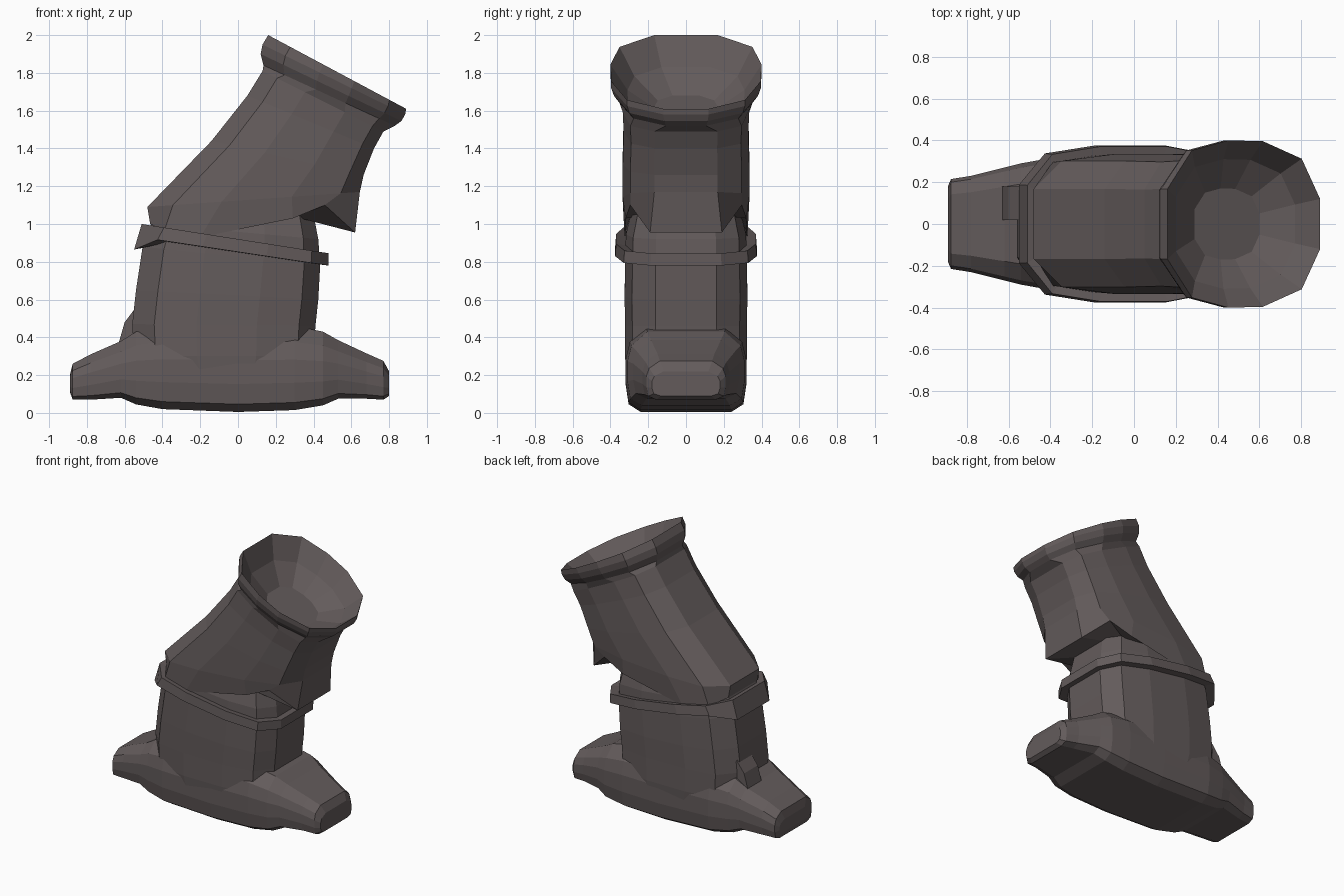
import bpy, bmesh
from mathutils import Vector

if "Cube" in bpy.data.objects:
    bpy.data.objects.remove(bpy.data.objects["Cube"])

mat = bpy.data.materials.new("dark_grey_brown")
mat.diffuse_color = (0.125, 0.105, 0.105, 1)
mat.use_nodes = True
mat.node_tree.nodes["Principled BSDF"].inputs["Base Color"].default_value = mat.diffuse_color

# half cross-sections: (position along the chord, share of half width)
BOXY = [(1, .5), (.82, .88), (.36, 1), (-.3, 1), (-.76, .9), (-1, .5)]
ROUND = [(1, .3), (.76, .78), (.25, .99), (-.2, 1), (-.68, .88), (-1, .42)]
FOOT = [(1, .66), (.62, .93), (.2, 1), (-.35, 1), (-.82, .95), (-1, .75)]


def mirror(half):
    return half + [Vector((p.x, -p.y, p.z)) for p in reversed(half)]


def ring(l, r, hw, sec=BOXY):
    """Tilted 12-sided ring between two points of the front view."""
    half = []
    for u, v in sec:
        t = (u + 1) / 2
        half.append(Vector((l[0] + (r[0] - l[0]) * t, hw * v, l[1] + (r[1] - l[1]) * t)))
    return mirror(half)


def loft(name, rings, closed=False):
    bm = bmesh.new()
    vs = [[bm.verts.new(p) for p in r] for r in rings]
    n = len(vs[0])
    pairs = list(zip(vs, vs[1:])) + ([(vs[-1], vs[0])] if closed else [])
    for a, b in pairs:
        for i in range(n):
            j = (i + 1) % n
            bm.faces.new((a[i], a[j], b[j], b[i]))
    if not closed:
        bm.faces.new(vs[0])
        bm.faces.new(vs[-1])
    bmesh.ops.recalc_face_normals(bm, faces=bm.faces)
    me = bpy.data.meshes.new(name)
    bm.to_mesh(me)
    bm.free()
    me.materials.append(mat)
    ob = bpy.data.objects.new(name, me)
    bpy.context.collection.objects.link(ob)
    return ob


# base with a foot at each end: x, z low, z high, half width
base = [(-.89, .11, .2, .18), (-.875, .07, .26, .215), (-.78, .07, .31, .23), (-.62, .08, .38, .27),
        (-.54, .045, .43, .29), (-.4, .02, .46, .315), (0, .005, .46, .32), (.3, .015, .46, .32),
        (.45, .04, .43, .31), (.53, .075, .385, .28), (.68, .075, .315, .23), (.77, .07, .275, .21),
        (.8, .09, .22, .18)]
loft("base_feet", [ring((x, a), (x, b), w, FOOT) for x, a, b, w in base])

# lower column, flush with the sides of the base
loft("lower_column", [ring((-.5, .2), (.36, .2), .315), ring((-.55, .3), (.40, .3), .323),
                      ring((-.56, .47), (.41, .46), .323),
                      ring((-.54, .65), (.425, .6), .325), ring((-.505, .88), (.435, .78), .322),
                      ring((-.46, 1.0), (.425, .92), .318), ring((-.42, 1.1), (.39, 1.1), .28)])

# small wedge behind the left foot
loft("foot_wedge", [[Vector((x, y, z)) for x, z in ((-.64, .34), (-.6, .48), (-.54, .56), (-.45, .34))]
                    for y in (.02, .18)])

# tilted band, deeper at the left end
bands = []
for l, r, hw in [((-.51, 1.0), (.48, .845), .37), ((-.55, .935), (.48, .78), .375),
                 ((-.47, .92), (.4, .79), .30), ((-.45, .98), (.4, .84), .30)]:
    bands.append(ring(l, r, hw))
for i in (5, 6):
    bands[1][i].z = .865
    bands[2][i].z = .88
loft("band", bands, closed=True)

# upper tube: hem with an overhanging flap on the right, flared rim and hollow bowl
hem = mirror([Vector(p) for p in ((.62, .19, .955), (.46, .295, 1.10), (.29, .32, 1.03),
                                  (-.2, .325, .93), (-.39, .295, .965), (-.465, .17, 1.0))])
loft("upper_tube", [
    ring((-.42, 1.02), (.37, 1.04), .28),
    hem,
    ring((-.48, 1.09), (.645, 1.17), .335),
    ring((-.14, 1.44), (.665, 1.26), .335),
    ring((.05, 1.68), (.72, 1.4), .33),
    ring((.13, 1.81), (.77, 1.49), .335),
    ring((.135, 1.84), (.83, 1.52), .355, ROUND),
    ring((.12, 1.90), (.865, 1.545), .385, ROUND),
    ring((.13, 1.95), (.885, 1.58), .40, ROUND),
    ring((.16, 2.0), (.89, 1.61), .40, ROUND),
    ring((.20, 1.83), (.77, 1.53), .31, ROUND),
    ring((.29, 1.68), (.60, 1.52), .17, ROUND)])
